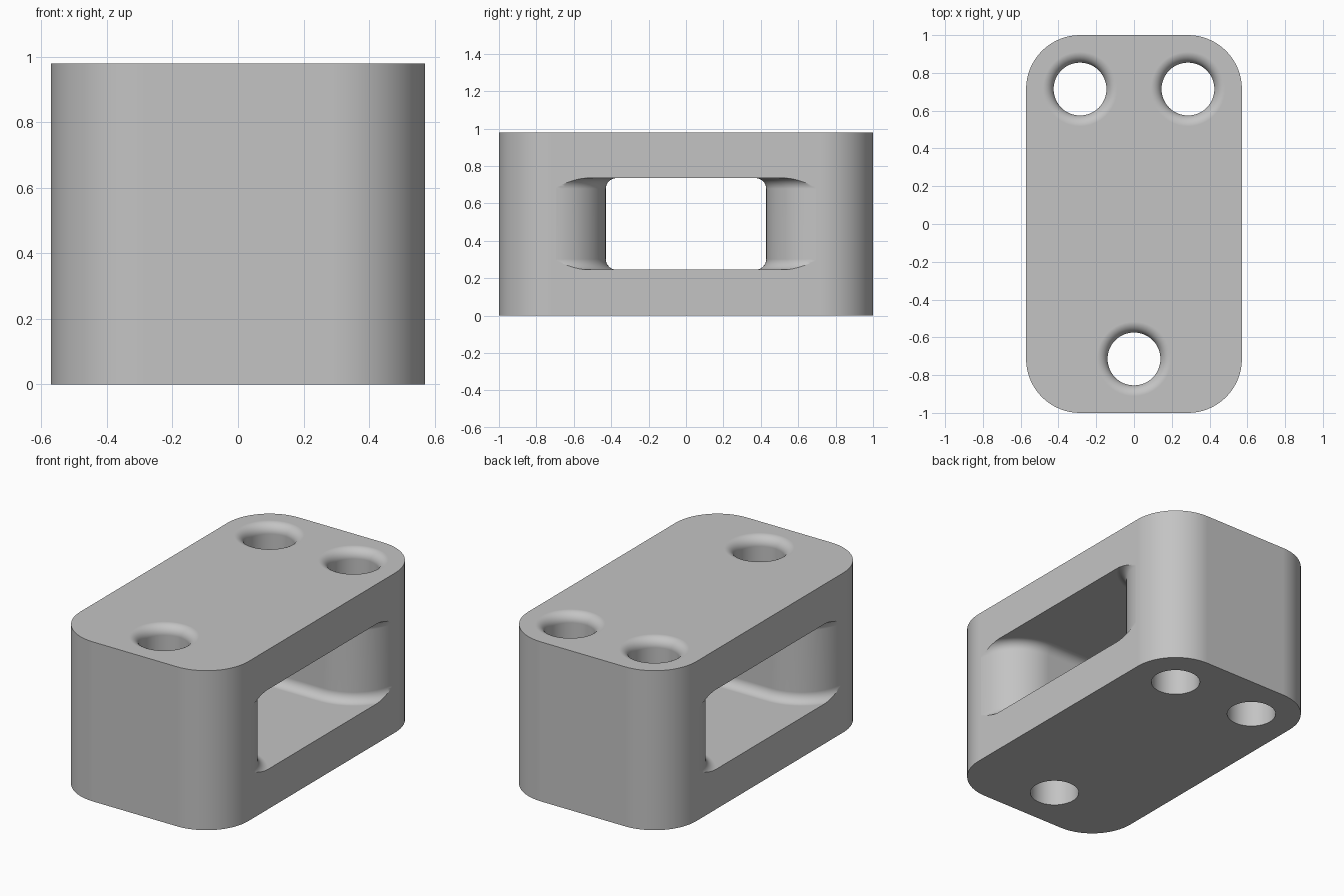
import bpy, bmesh, math

if "Cube" in bpy.data.objects:
    bpy.data.objects.remove(bpy.data.objects["Cube"])

R = 0.2857            # corner radius, also the pillar radius
HX, HY, H = 2 * R, 1.0, 0.98
PY = HY - R           # pillar / hole centre in y
Z0, Z1 = 0.245, 0.735 # window floor and ceiling
F = 0.057             # fillet radius
HOLE = 0.14


def loft(name, rings):
    """Closed solid through rings of equal point count."""
    bm = bmesh.new()
    loops = [[bm.verts.new(p) for p in ring] for ring in rings]
    n = len(loops[0])
    for a, b in zip(loops, loops[1:]):
        for i in range(n):
            j = (i + 1) % n
            bm.faces.new((a[i], a[j], b[j], b[i]))
    bm.faces.new(loops[0][::-1])
    bm.faces.new(loops[-1])
    bmesh.ops.recalc_face_normals(bm, faces=bm.faces)
    me = bpy.data.meshes.new(name)
    bm.to_mesh(me)
    bm.free()
    ob = bpy.data.objects.new(name, me)
    bpy.context.collection.objects.link(ob)
    return ob


def arc(cx, cy, r, a0, a1, n):
    return [(cx + r * math.cos(math.radians(a0 + (a1 - a0) * i / n)),
             cy + r * math.sin(math.radians(a0 + (a1 - a0) * i / n))) for i in range(n + 1)]


# Block with rounded vertical corners
outline = []
for sx, sy, a in ((1, 1, 0), (-1, 1, 90), (-1, -1, 180), (1, -1, 270)):
    outline += arc(sx * R, sy * PY, R, a, a + 90, 16)
block = loft("block", [[(x, y, z) for x, y in outline] for z in (0, H)])


# Side window: leaves two round-ended pillars, filleted into floor and ceiling
def window_ring(d, z):
    half = [(0.8, -PY + 0.02)] + arc(R, -PY, R + d, 4, 90, 18)
    half += [(-x, y) for x, y in reversed(half)]
    return [(x, y, z) for x, y in half] + [(-x, -y, z) for x, y in half]


steps = [math.radians(90 * i / 8) for i in range(9)]
lower = [(F * (1 - math.sin(t)), Z0 + F * (1 - math.cos(t))) for t in steps]
upper = [(d, Z0 + Z1 - z) for d, z in reversed(lower)]
cutters = [loft("window_cutter", [window_ring(d, z) for d, z in lower + upper])]

# Vertical holes with a rounded upper rim
profile = [(HOLE, -0.1), (HOLE, H - F)]
profile += [(HOLE + F * (1 - math.cos(t)), H - F + F * math.sin(t)) for t in steps[1:]]
profile += [(HOLE + F, H + 0.1)]
for cx, cy in ((R, PY), (-R, PY), (0, -PY)):
    cutters.append(loft("hole_cutter", [[(x, y, z) for x, y in arc(cx, cy, r, 0, 352.5, 47)]
                                        for r, z in profile]))

# Cut the block
for c in cutters:
    c.hide_render = True
    m = block.modifiers.new("cut", 'BOOLEAN')
    m.operation, m.solver, m.object = 'DIFFERENCE', 'EXACT', c
bpy.context.view_layer.objects.active = block
block.select_set(True)
for m in list(block.modifiers):
    bpy.ops.object.modifier_apply(modifier=m.name)
for c in cutters:
    bpy.data.objects.remove(c)

# Finish: smooth curved walls, flat planes, one grey
bpy.ops.object.shade_smooth_by_angle(angle=math.radians(30))
block.modifiers.new("flat_planes", 'WEIGHTED_NORMAL').keep_sharp = True
grey = bpy.data.materials.new("grey")
grey.diffuse_color = (0.55, 0.55, 0.55, 1)
grey.use_nodes = True
grey.node_tree.nodes["Principled BSDF"].inputs["Base Color"].default_value = grey.diffuse_color
block.data.materials.clear()
block.data.materials.append(grey)
